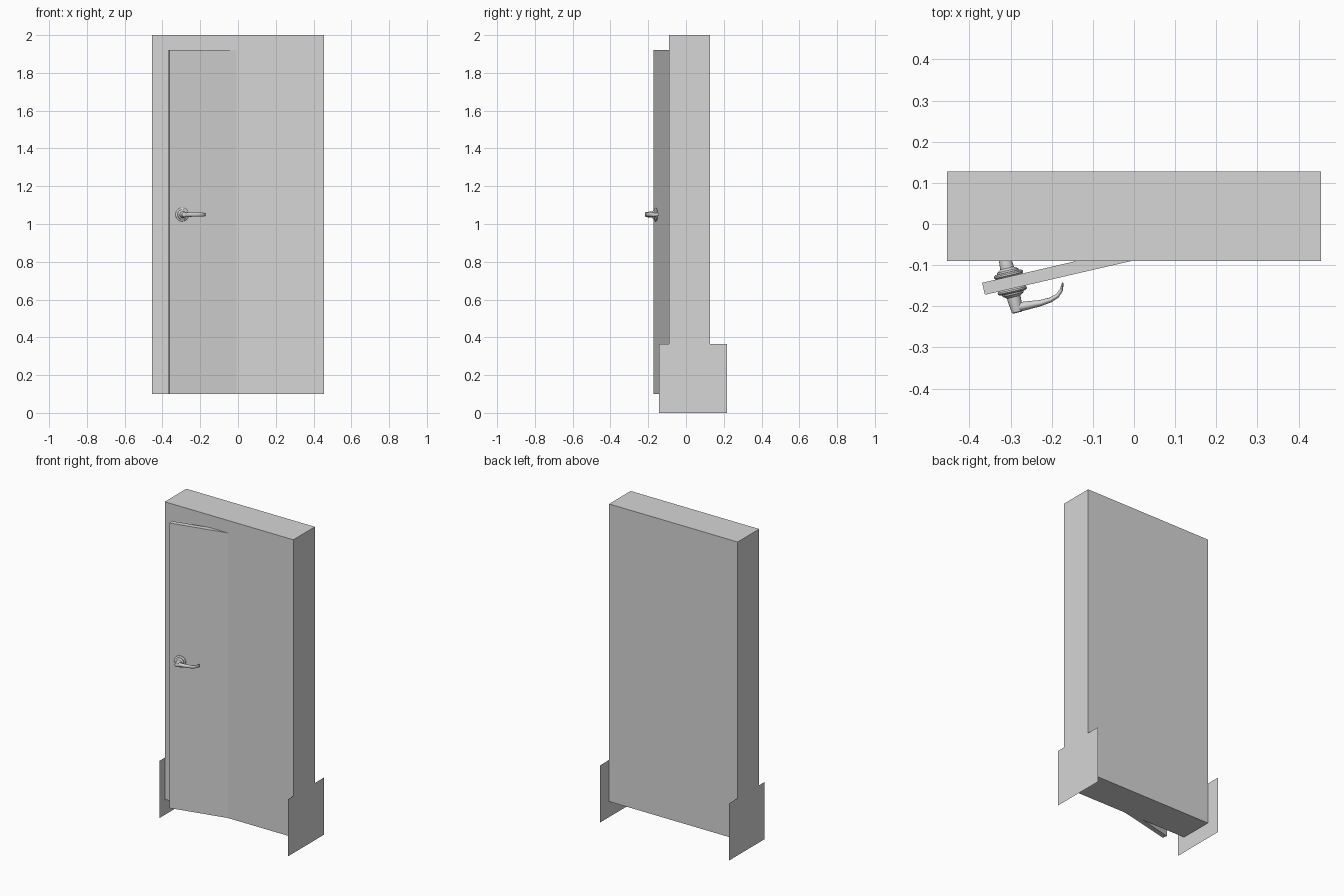
import bpy, bmesh, math
from mathutils import Matrix, Vector

default = bpy.data.objects.get("Cube")
if default:
    bpy.data.objects.remove(default, do_unlink=True)

GREY = (0.67, 0.67, 0.67, 1)
mat = bpy.data.materials.new("light_grey")
mat.use_nodes = True
mat.diffuse_color = GREY
mat.node_tree.nodes["Principled BSDF"].inputs["Base Color"].default_value = GREY

HALF_W, WALL_FRONT, WALL_BACK, SEAM = 0.455, -0.09, 0.127, 0.018
THICK = 0.03
# Door frame of reference: origin on the door front, at the handle axis
DOOR = Matrix.Translation((-0.297, -0.157, 0)) @ Matrix.Rotation(math.radians(13), 4, 'Z')
HANDLE_Z = 1.05


def finish(name, bm, matrix=None, smooth=False):
    bmesh.ops.recalc_face_normals(bm, faces=bm.faces)
    mesh = bpy.data.meshes.new(name)
    bm.to_mesh(mesh)
    bm.free()
    mesh.materials.append(mat)
    ob = bpy.data.objects.new(name, mesh)
    bpy.context.collection.objects.link(ob)
    if matrix:
        ob.matrix_world = matrix
    if smooth:
        bpy.ops.object.select_all(action='DESELECT')
        ob.select_set(True)
        bpy.context.view_layer.objects.active = ob
        bpy.ops.object.shade_smooth_by_angle(angle=math.radians(40))
    return ob


def box(name, lo, hi, matrix=None):
    lo, hi = Vector(lo), Vector(hi)
    bm = bmesh.new()
    bmesh.ops.create_cube(bm, size=1)
    for v in bm.verts:
        v.co = (lo + hi) / 2 + v.co * (hi - lo)
    return finish(name, bm, matrix)


def skin(bm, rings):
    """Bridge equal rings of points and cap both ends."""
    loops = [[bm.verts.new(p) for p in ring] for ring in rings]
    n = len(loops[0])
    for a, b in zip(loops, loops[1:]):
        for i in range(n):
            j = (i + 1) % n
            bm.faces.new((a[i], a[j], b[j], b[i]))
    bm.faces.new(loops[0])
    bm.faces.new(loops[-1])


def circle(count):
    return [(math.cos(2 * math.pi * i / count), math.sin(2 * math.pi * i / count))
            for i in range(count)]


# Wall in two layers, with a seam along the top
e = HALF_W - 0.001
box("front_wall", (-e, WALL_FRONT, 0.1), (e, SEAM, 2))
box("back_wall", (-e, SEAM, 0.1), (e, WALL_BACK, 2))

# Thin foot plates on both sides
for name, x in (("right_foot_plate", -HALF_W), ("left_foot_plate", HALF_W)):
    bm = bmesh.new()
    corners = ((-0.143, 0), (0.218, 0), (0.218, 0.365), (-0.143, 0.365))
    bm.faces.new([bm.verts.new((x, y, z)) for y, z in corners])
    finish(name, bm)

# Door leaf, ajar
box("door", (-0.067, 0, 0.1), (0.66, THICK, 1.92), DOOR)

# Rosette and neck: (radius, distance from door)
ROSETTE = [(0.033, 0), (0.036, 0.003), (0.036, 0.007), (0.033, 0.010), (0.027, 0.011),
           (0.026, 0.015), (0.021, 0.018), (0.017, 0.021), (0.016, 0.035),
           (0.014, 0.050), (0.013, 0.058), (0.010, 0.060)]
# Lever: (along door, distance from door, half thickness, half height)
LEVER = [(0, 0.047, 0.012, 0.013), (0.03, 0.0485, 0.010, 0.012), (0.06, 0.050, 0.0075, 0.011),
         (0.085, 0.048, 0.006, 0.010), (0.104, 0.042, 0.005, 0.010),
         (0.117, 0.030, 0.004, 0.009), (0.124, 0.014, 0.002, 0.008)]


def handle(side, place):
    bm = bmesh.new()
    skin(bm, [[(r * c, -d, r * s) for c, s in circle(32)] for r, d in ROSETTE])
    finish(side + "_rosette", bm, place, True)

    bm = bmesh.new()
    rings = []
    for i, (u, d, t, h) in enumerate(LEVER):
        a, b = LEVER[max(i - 1, 0)], LEVER[min(i + 1, len(LEVER) - 1)]
        tangent = Vector((b[0] - a[0], a[1] - b[1], 0)).normalized()
        across = Vector((-tangent.y, tangent.x, 0))
        rings.append([Vector((u, -d, 0)) + across * (t * c) + Vector((0, 0, h * s))
                      for c, s in circle(20)])
    skin(bm, rings)
    finish(side + "_lever", bm, place, True)


lift = Matrix.Translation((0, 0, HANDLE_Z))
flip = Matrix.Translation((0, THICK, 0)) @ Matrix.Scale(-1, 4, (0, 1, 0))
handle("front", DOOR @ lift)
handle("back", DOOR @ lift @ flip)
